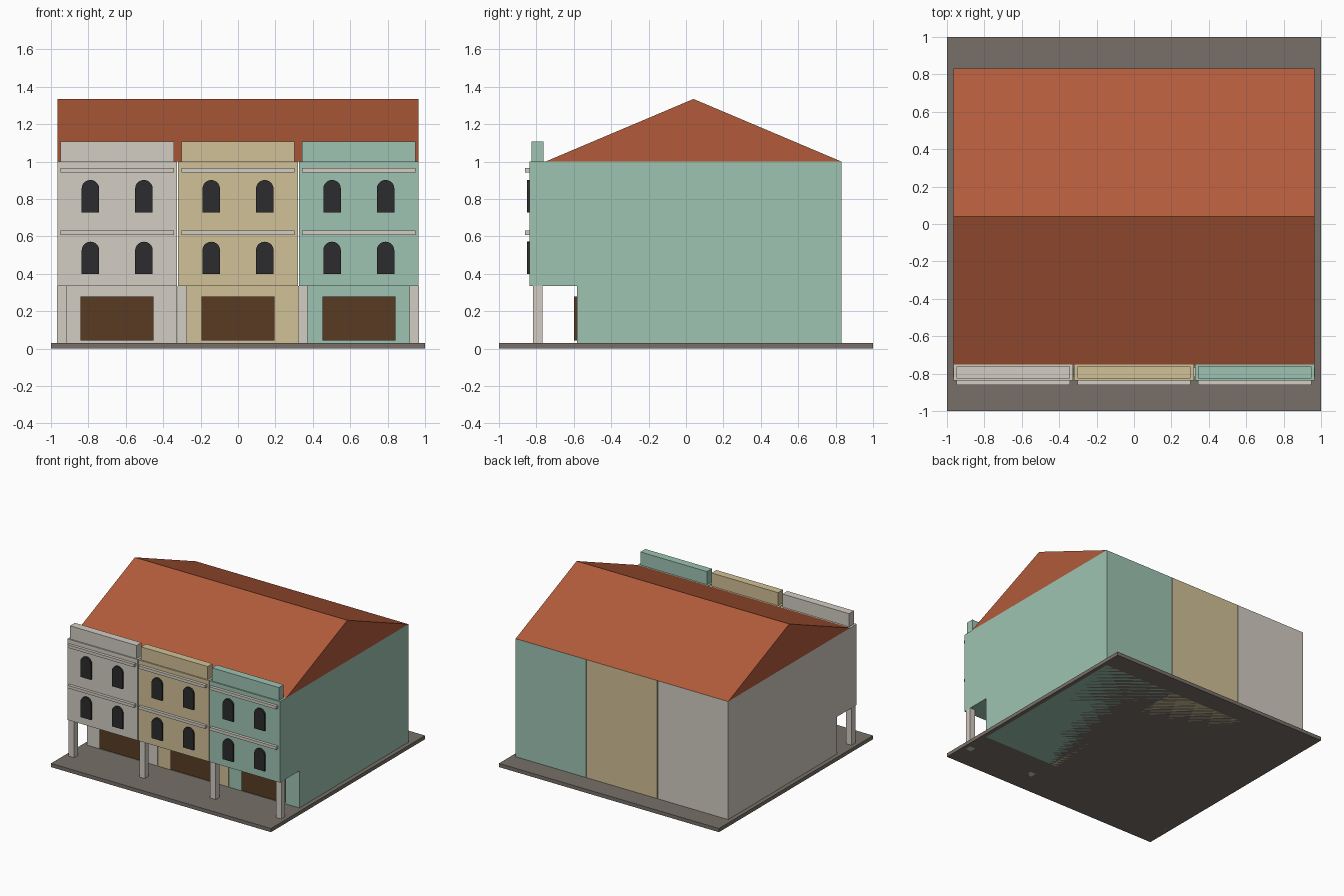
import bpy, bmesh, math

if "Cube" in bpy.data.objects:
    bpy.data.objects.remove(bpy.data.objects["Cube"])


def mat(name, r, g, b):
    lin = lambda c: ((c / 255 + 0.055) / 1.055) ** 2.4 if c > 10 else c / 255 / 12.92
    m = bpy.data.materials.new(name)
    m.diffuse_color = (lin(r), lin(g), lin(b), 1)
    m.use_nodes = True
    m.node_tree.nodes["Principled BSDF"].inputs["Base Color"].default_value = m.diffuse_color
    return m


STONE = mat("pale stone", 210, 204, 194)
SAND = mat("sand plaster", 209, 193, 151)
GREEN = mat("mint plaster", 157, 196, 178)
ROOF = mat("terracotta tile", 178, 91, 58)
PAVING = mat("grey paving", 120, 112, 104)
GLASS = mat("dark glass", 44, 44, 46)
WOOD = mat("brown wood", 88, 59, 34)


def prism(name, points, vec, material):
    """Extrude a closed 3D outline along vec."""
    bm = bmesh.new()
    face = bm.faces.new([bm.verts.new(p) for p in points])
    out = bmesh.ops.extrude_face_region(bm, geom=[face])
    moved = [v for v in out["geom"] if isinstance(v, bmesh.types.BMVert)]
    bmesh.ops.translate(bm, verts=moved, vec=vec)
    bmesh.ops.recalc_face_normals(bm, faces=bm.faces)
    me = bpy.data.meshes.new(name)
    bm.to_mesh(me)
    bm.free()
    me.materials.append(material)
    ob = bpy.data.objects.new(name, me)
    bpy.context.collection.objects.link(ob)
    return ob


def box(name, x0, x1, y0, y1, z0, z1, material):
    pts = [(x0, y0, z0), (x1, y0, z0), (x1, y1, z0), (x0, y1, z0)]
    return prism(name, pts, (0, 0, z1 - z0), material)


FRONT, SHOP, BACK = -0.836, -0.582, 0.832
FLOOR2, EAVE = 0.335, 1.0

# paved base
box("base", -1, 1, -1, 1, 0, 0.03, PAVING)

for label, cx, wall in (("left", -0.646, STONE), ("middle", 0, SAND), ("right", 0.646, GREEN)):
    # house body with the upper floors overhanging the walkway
    profile = [(SHOP, 0), (BACK, 0), (BACK, EAVE), (FRONT, EAVE), (FRONT, FLOOR2), (SHOP, FLOOR2)]
    prism(label + "_house", [(cx - 0.32, y, z) for y, z in profile], (0.64, 0, 0), wall)
    box(label + "_parapet", cx - 0.303, cx + 0.303, -0.826, -0.763, EAVE, 1.108, wall)
    box(label + "_shopfront", cx - 0.195, cx + 0.195, -0.599, SHOP, 0.043, 0.278, WOOD)
    # cornices
    for z in (0.609, 0.942):
        box(label + "_cornice", cx - 0.303, cx + 0.303, -0.86, FRONT, z, z + 0.024, STONE)
    # arched windows
    r = 0.047
    for z in (0.398, 0.728):
        for dx in (-0.143, 0.143):
            spring = z + 0.174 - r
            pts = [(cx + dx - r, FRONT, z), (cx + dx + r, FRONT, z)]
            pts += [(cx + dx + r * math.cos(math.pi * i / 10), FRONT,
                     spring + r * math.sin(math.pi * i / 10)) for i in range(11)]
            prism(label + "_window", pts, (0, -0.015, 0), GLASS)

# walkway columns
for x in (-0.942, -0.299, 0.346, 0.942):
    box("column", x - 0.025, x + 0.025, -0.819, -0.768, 0, FLOOR2, STONE)

# gable roof spanning all three houses
prism("roof", [(-0.966, -0.752, EAVE), (-0.966, BACK, EAVE), (-0.966, 0.04, 1.335)],
      (1.932, 0, 0), ROOF)
